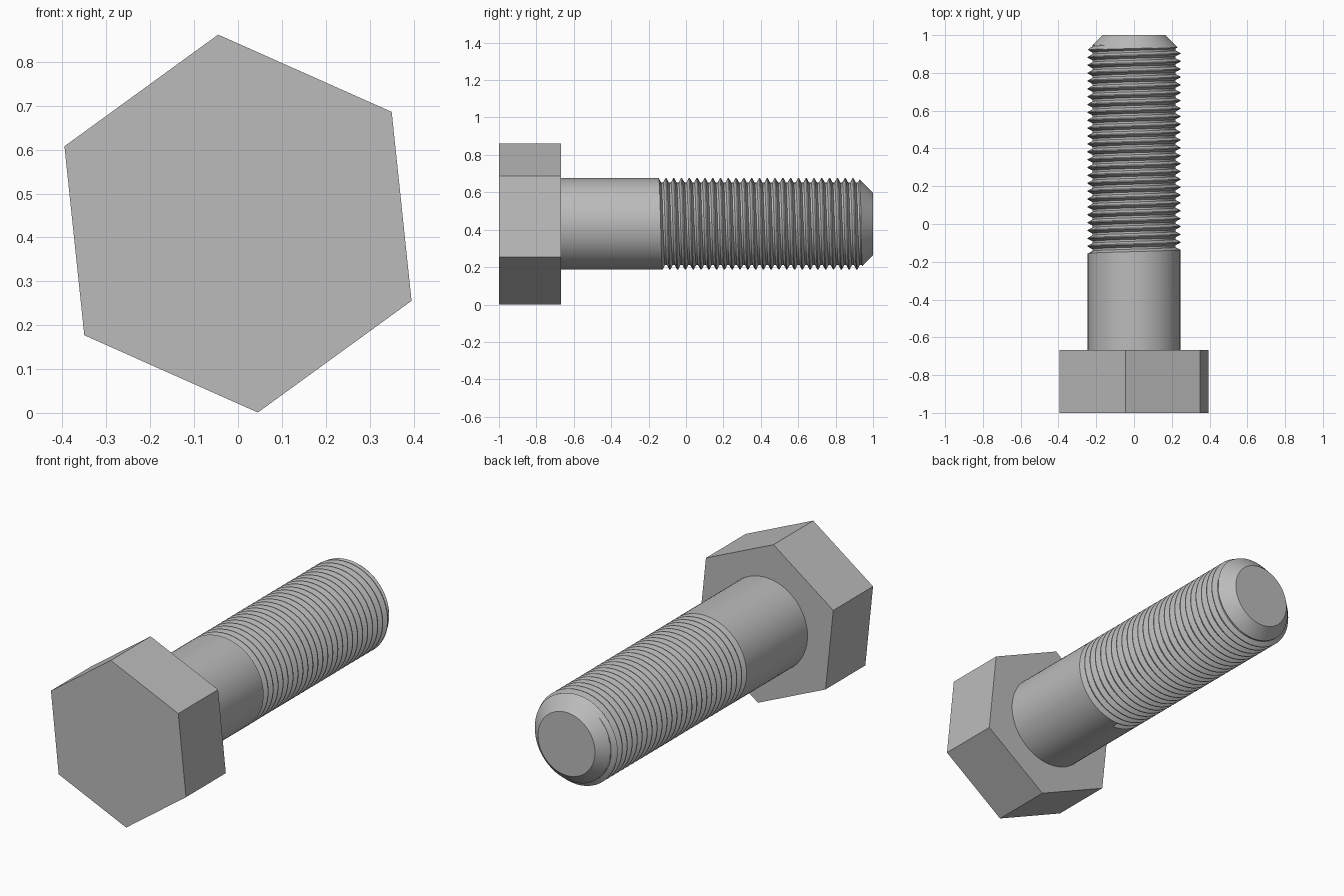
import bpy, bmesh, math

cube = bpy.data.objects.get("Cube")
if cube:
    bpy.data.objects.remove(cube, do_unlink=True)

AXIS_Z = 0.4315        # height of the bolt axis
HEAD_R = 0.433         # corner radius of the hexagon
HEAD_BACK = -0.667
RADIUS = 0.245         # shank and thread crest
DEPTH = 0.025          # thread depth
TIP_R = 0.167
START = -0.167         # where the thread begins
PITCH = 1 / 24
SEG = 64               # columns round the axis
STEPS = 16             # rows in each pitch

steel = bpy.data.materials.new("grey steel")
steel.use_nodes = True
grey = (0.5, 0.5, 0.5, 1)
steel.diffuse_color = grey
steel.node_tree.nodes["Principled BSDF"].inputs["Base Color"].default_value = grey


def add_object(name, bm):
    bmesh.ops.recalc_face_normals(bm, faces=bm.faces)
    mesh = bpy.data.meshes.new(name)
    bm.to_mesh(mesh)
    bm.free()
    mesh.materials.append(steel)
    obj = bpy.data.objects.new(name, mesh)
    bpy.context.collection.objects.link(obj)
    return obj


def polar(r, angle, y):
    return (r * math.sin(angle), y, AXIS_Z + r * math.cos(angle))


# Hexagonal head, slightly turned about its axis
bm = bmesh.new()
turn = math.radians(-6)
front, back = [[bm.verts.new(polar(HEAD_R, turn + i * math.pi / 3, y)) for i in range(6)]
               for y in (-1, HEAD_BACK)]
bm.faces.new(front)
bm.faces.new(back)
for i in range(6):
    k = (i + 1) % 6
    bm.faces.new((front[i], front[k], back[k], back[i]))
add_object("hex_head", bm)


# Shank with a helical groove, cut off by the tip chamfer
def thread_point(row, col):
    y = min(1.0, START + PITCH * (row / STEPS + col / SEG))
    k = row % STEPS
    groove = max(0.0, min(1.0, k / 5, (14 - k) / 5))
    r = min(RADIUS - DEPTH * groove, TIP_R + 1 - y)
    return polar(r, math.pi + 2 * math.pi * col / SEG, y)


bm = bmesh.new()
columns = range(SEG + 1)
rows = [[bm.verts.new(polar(RADIUS, math.pi + 2 * math.pi * c / SEG, HEAD_BACK))
         for c in columns]]
for r in range(29 * STEPS + 1):
    rows.append([bm.verts.new(thread_point(r, c)) for c in columns])
for low, high in zip(rows, rows[1:]):
    for c in range(SEG):
        bm.faces.new((low[c], low[c + 1], high[c + 1], high[c]))
bm.faces.new([row[0] for row in rows[1:STEPS]])    # wall where the groove starts
bm.faces.new(rows[-1][:SEG])                       # flat tip
bmesh.ops.remove_doubles(bm, verts=bm.verts, dist=0.00002)
shank = add_object("threaded_shank", bm)

bpy.ops.object.select_all(action='DESELECT')
shank.select_set(True)
bpy.context.view_layer.objects.active = shank
bpy.ops.object.shade_smooth_by_angle(angle=math.radians(30))
